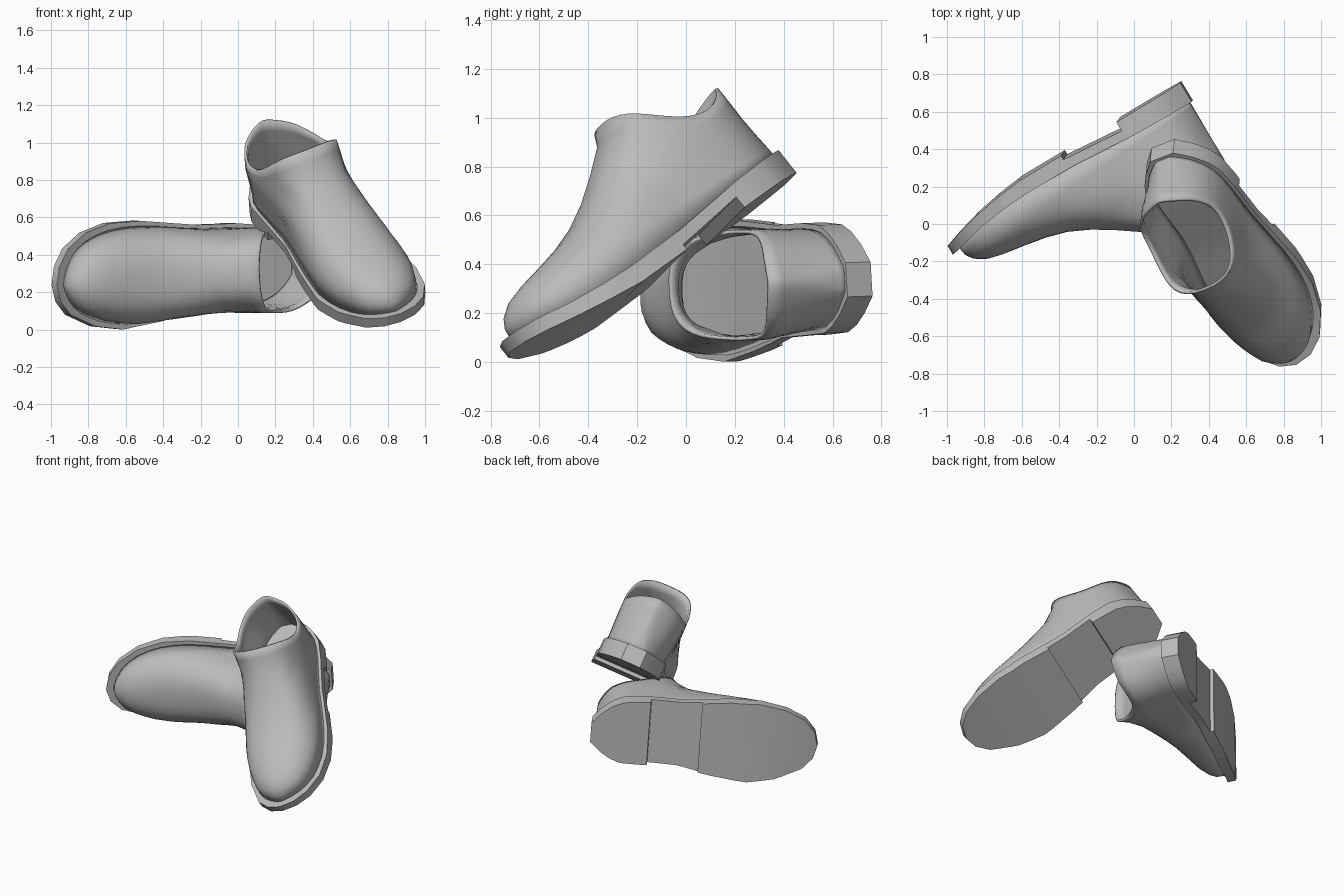
import bpy, bmesh, math
from mathutils import Vector, Matrix

if "Cube" in bpy.data.objects:
    bpy.data.objects.remove(bpy.data.objects["Cube"], do_unlink=True)

grey = bpy.data.materials.new("plain_grey")
grey.use_nodes = True
grey.diffuse_color = (0.5, 0.5, 0.5, 1)
grey.node_tree.nodes["Principled BSDF"].inputs["Base Color"].default_value = (0.5, 0.5, 0.5, 1)

# Boot profiles: distance from the heel, then half width or height
LATERAL = [(0, .07), (.07, .15), (.14, .205), (.21, .238), (.35, .255), (.59, .262), (.93, .305),
           (1.13, .305), (1.3, .265), (1.43, .19), (1.5, .1), (1.524, 0)]
MEDIAL = [(0, .07), (.07, .135), (.14, .18), (.21, .205), (.35, .205), (.59, .2), (.83, .24),
          (1.07, .268), (1.25, .24), (1.43, .165), (1.5, .09), (1.524, 0)]
SOLE_TOP = [(0, .12), (.35, .108), (.7, .082), (1, .078), (1.15, .088), (1.3, .108), (1.524, .165)]
SOLE_BOTTOM = [(1, 0), (1.15, .018), (1.3, .045), (1.45, .085), (1.524, .11)]
INSTEP = [(.25, 2), (.4, 1.1), (.55, .64), (.585, .588), (.71, .5), (.82, .43), (.935, .375),
          (1.05, .342), (1.18, .318), (1.29, .301), (1.38, .278), (1.44, .24), (1.468, .2),
          (1.478, .15)]
# Upper rings: back height, front distance, side dip
RINGS = [(.14, 1.468, 0), (.16, 1.44, 0), (.18, 1.38, 0), (.2, 1.29, 0), (.22, 1.18, 0),
         (.245, 1.05, 0), (.275, .935, .01), (.31, .82, .03), (.345, .71, .055),
         (.41, .585, .11), (.48, .55, .135)]
BACK, FRONT, LENGTH = .015, 1.478, 1.524
HEEL_END, ARCH_END = .39, .735


def lerp(points, x):
    if x <= points[0][0]:
        return points[0][1]
    for (x0, y0), (x1, y1) in zip(points, points[1:]):
        if x <= x1:
            return y0 + (y1 - y0) * (x - x0) / (x1 - x0)
    return points[-1][1]


def smooth(points, x, reach=.05):
    """Profile with its corners softened by averaging nearby values."""
    reach = min(reach, max(0, points[-1][0] - x), max(0, x - points[0][0]))
    return sum(lerp(points, x + reach * k / 3) for k in range(-3, 4)) / 7


def finish(name, rings, caps, matrix, angle):
    """Join closed rings of points into a smooth-shaded object."""
    bm = bmesh.new()
    loops = [[bm.verts.new(p) for p in ring] for ring in rings]
    for a, b in zip(loops, loops[1:]):
        for i in range(len(a)):
            j = (i + 1) % len(a)
            bm.faces.new((a[i], a[j], b[j], b[i]))
    if caps:
        bm.faces.new(loops[0])
        bm.faces.new(loops[-1])
    bmesh.ops.remove_doubles(bm, verts=bm.verts, dist=.0005)
    bmesh.ops.recalc_face_normals(bm, faces=bm.faces)
    mesh = bpy.data.meshes.new(name)
    bm.to_mesh(mesh)
    bm.free()
    mesh.materials.append(grey)
    obj = bpy.data.objects.new(name, mesh)
    bpy.context.collection.objects.link(obj)
    obj.matrix_world = matrix
    bpy.ops.object.select_all(action='DESELECT')
    obj.select_set(True)
    bpy.context.view_layer.objects.active = obj
    bpy.ops.object.shade_smooth_by_angle(angle=math.radians(angle))
    return obj


def make_sole(name, side, matrix):
    stations = sorted({s for s, _ in LATERAL + MEDIAL + SOLE_TOP} | {1.37})
    cuts = [(s, HEEL_END < s < ARCH_END) for s in stations]
    # Doubled stations make the steps at both ends of the arch
    cuts += [(HEEL_END, False), (HEEL_END + .001, True), (ARCH_END, True), (ARCH_END + .001, False)]
    rings = []
    for s, arch in sorted(cuts):
        top = lerp(SOLE_TOP, s)
        low = lerp(SOLE_BOTTOM, s)
        if arch:
            low = lerp([(HEEL_END, .055), (ARCH_END, .025)], s)
        a, b = side * lerp(LATERAL, s), -side * lerp(MEDIAL, s)
        rings.append([(s, a, top), (s, b, top), (s, b, low), (s, a, low)])
    finish(name, rings, True, matrix, 35)


def upper_point(s, height, outline, sign, flare):
    base = smooth(outline, (s - BACK) / (FRONT - BACK) * LENGTH)
    base *= lerp([(.15, .92), (.35, flare)], height)
    # The back of the shaft is rounded
    a = min(1, (s - BACK) / .09)
    base *= 1 - lerp([(.08, .3), (.3, 1)], height) * (1 - math.sqrt(1 - (1 - a) ** 2))
    # Domed section under the instep line
    floor = lerp(SOLE_TOP, s)
    h = (height - floor) / max(lerp(INSTEP, s) - floor, .001)
    h = min(max(h, 0), 1)
    return (s, sign * base * (1 - h ** 2.3) ** (1 / 2.3), height)


def make_upper(name, side, matrix, steps=22):
    rings = []
    for back, front, dip in [(None, FRONT, 0)] + RINGS:
        left, right = [], []
        for i in range(steps + 1):
            q = (1 - math.cos(math.pi * i / steps)) / 2
            s = BACK + (front - BACK) * q
            if back is None:
                height = lerp(SOLE_TOP, s) - .015
            else:
                height = back + (lerp(INSTEP, front) - back) * q
                height -= dip * math.sin(math.pi * q) ** 1.15
            left.append(upper_point(s, height, LATERAL, side, .95))
            right.append(upper_point(s, height, MEDIAL, -side, 1.08))
        rings.append(left + right[::-1])
    obj = finish(name, rings, False, matrix, 70)
    # Leather thickness, kept inside the outer surface
    shell = obj.modifiers.new("leather", 'SOLIDIFY')
    shell.thickness = .015
    shell.offset = -1


def make_boot(name, side, heel, forward, up):
    f = Vector(forward).normalized()
    u = Vector(up)
    u = (u - f * u.dot(f)).normalized()
    w = u.cross(f)
    matrix = Matrix.Translation(heel) @ Matrix((f, w, u)).transposed().to_4x4()
    make_sole(name + "_sole", side, matrix)
    make_upper(name + "_upper", side, matrix)


# Left boot leans over the right boot, which lies on its side
make_boot("left_boot", 1, (.155, .43, .75), (.475, -.71, -.522), (-.05, -.634, .767))
make_boot("right_boot", -1, (.25, .76, .34), (-.857, -.515, -.065), (.515, -.857, -.03))
